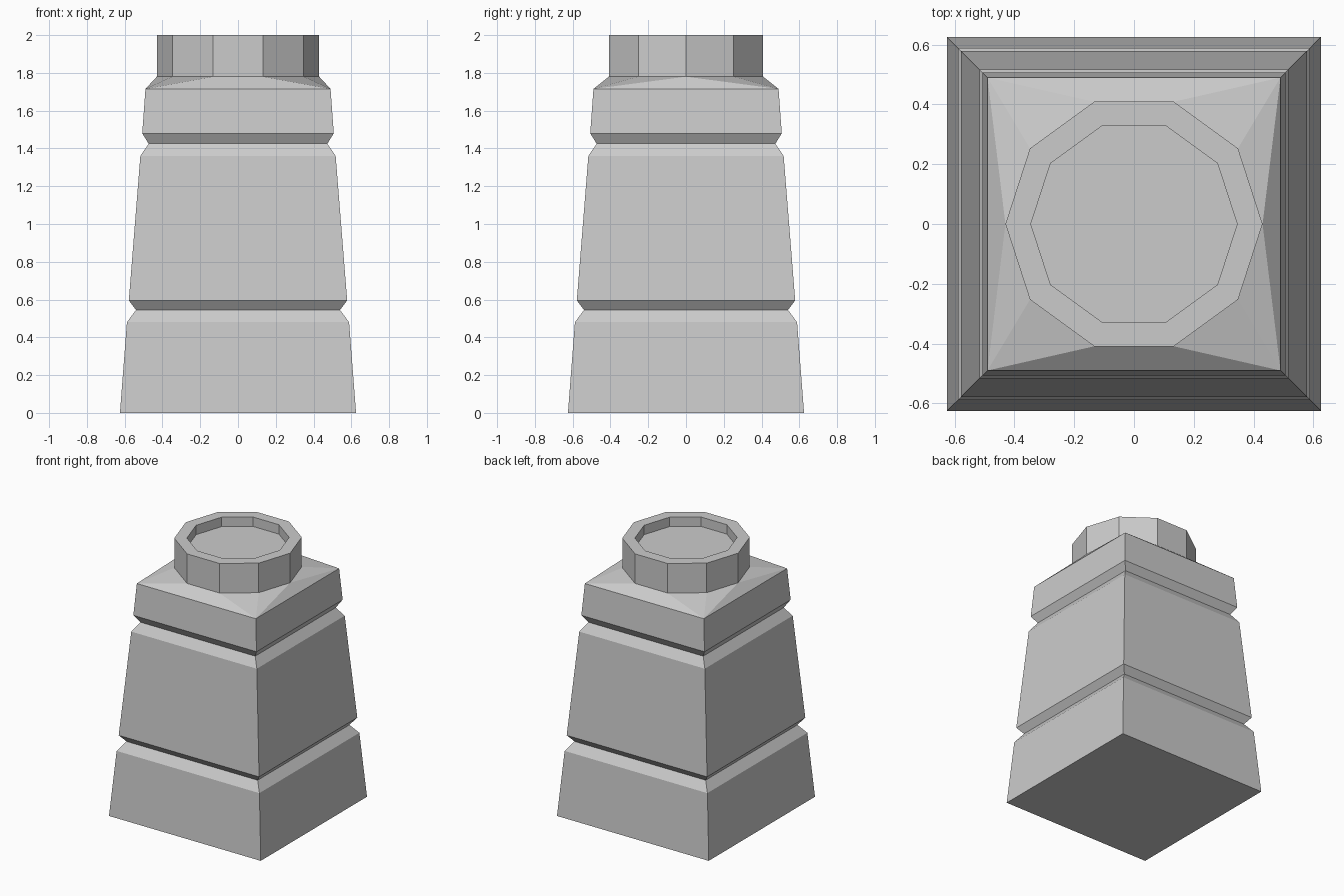
import bpy, bmesh
from math import cos, sin, radians, sqrt

if "Cube" in bpy.data.objects:
    bpy.data.objects.remove(bpy.data.objects["Cube"])

bm = bmesh.new()


def ring(sides, radius, z, start=0):
    """Horizontal polygon of vertices, counter-clockwise."""
    angles = [radians(start + 360 * i / sides) for i in range(sides)]
    return [bm.verts.new((radius * cos(a), radius * sin(a), z)) for a in angles]


def loft(rings):
    """Skin consecutive rings that have the same number of sides."""
    for a, b in zip(rings, rings[1:]):
        n = len(a)
        for i in range(n):
            j = (i + 1) % n
            bm.faces.new((a[i], a[j], b[j], b[i]))


# Tapered square shaft with two V grooves: (half width, height)
shaft_profile = [(0.625, 0), (0.588, 0.48), (0.54, 0.545), (0.578, 0.595),
                 (0.517, 1.36), (0.473, 1.425), (0.507, 1.48), (0.49, 1.715)]
shaft = [ring(4, w * sqrt(2), z, 45) for w, z in shaft_profile]
loft(shaft)
bm.faces.new(reversed(shaft[0]))

# Ten-sided collar with a shallow recess in its top: (radius, height)
collar_profile = [(0.43, 1.78), (0.43, 2.0), (0.345, 2.0), (0.345, 1.93)]
collar = [ring(10, r, z) for r, z in collar_profile]
loft(collar)
bm.faces.new(collar[-1])

# Sloping shoulder from the square shaft to the collar
sq, dec = shaft[-1], collar[0]
for i, corner in enumerate((0, 0, None, 1, 1, 2, 2, None, 3, 3)):
    a, b = dec[i], dec[(i + 1) % 10]
    if corner is None:
        c = 0 if i == 2 else 2
        bm.faces.new((sq[c], sq[c + 1], b, a))
    else:
        bm.faces.new((sq[corner], b, a))
bm.faces.new((sq[3], sq[0], dec[0]))
bm.faces.new((sq[1], sq[2], dec[5]))

bmesh.ops.recalc_face_normals(bm, faces=bm.faces[:])
mesh = bpy.data.meshes.new("grooved_pedestal")
bm.to_mesh(mesh)
bm.free()
bpy.context.collection.objects.link(bpy.data.objects.new("grooved_pedestal", mesh))
